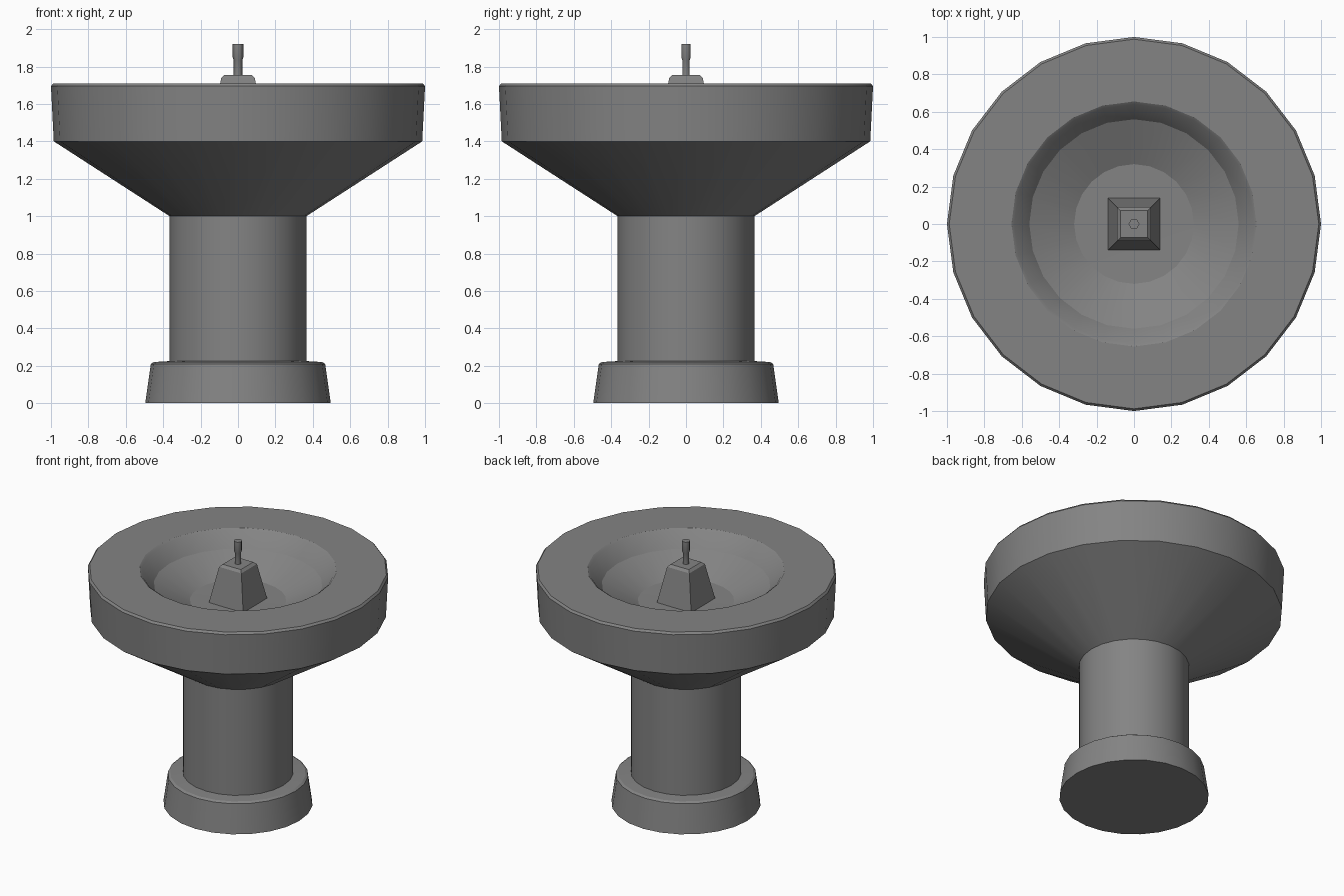
import bpy, bmesh
from math import pi, cos, sin, radians

if "Cube" in bpy.data.objects:
    bpy.data.objects.remove(bpy.data.objects["Cube"])

# Dark grey stone shared by all parts
stone = bpy.data.materials.new("dark_grey")
stone.diffuse_color = (0.23, 0.23, 0.23, 1)
stone.use_nodes = True
stone.node_tree.nodes["Principled BSDF"].inputs["Base Color"].default_value = stone.diffuse_color


def lathe(name, profile, sides, turn=0.0, smooth=0):
    """Revolve (radius, z) points about z; radius 0 closes to a pole."""
    bm = bmesh.new()
    rings = []
    for r, z in profile:
        if r == 0:
            rings.append([bm.verts.new((0, 0, z))])
        else:
            rings.append([bm.verts.new((r * cos(turn + 2 * pi * i / sides),
                                        r * sin(turn + 2 * pi * i / sides), z))
                          for i in range(sides)])
    for a, b in zip(rings, rings[1:]):
        for i in range(sides):
            j = (i + 1) % sides
            if len(b) == 1:
                bm.faces.new((a[i], a[j], b[0]))
            else:
                bm.faces.new((a[i], a[j], b[j], b[i]))
    # n-gon caps where the profile starts or ends off the axis
    bm.faces.new(rings[0][::-1])
    if len(rings[-1]) > 1:
        bm.faces.new(rings[-1])
    bmesh.ops.recalc_face_normals(bm, faces=bm.faces)
    mesh = bpy.data.meshes.new(name)
    bm.to_mesh(mesh)
    bm.free()
    mesh.materials.append(stone)
    ob = bpy.data.objects.new(name, mesh)
    bpy.context.collection.objects.link(ob)
    if smooth:
        bpy.ops.object.select_all(action='DESELECT')
        ob.select_set(True)
        bpy.context.view_layer.objects.active = ob
        bpy.ops.object.shade_smooth_by_angle(angle=radians(smooth))
    return ob


# Foot, column, flared basin, rim and recessed bowl in one continuous body
lathe("fountain_body", [
    (0.496, 0), (0.466, 0.21), (0.45, 0.22), (0.366, 0.225),
    (0.366, 1.0), (0.985, 1.4), (1.0, 1.695), (0.988, 1.71),
    (0.655, 1.71), (0.64, 1.70), (0.56, 1.60), (0.32, 1.485), (0, 1.48)],
    24, smooth=20)

# Square tapered pedestal in the middle of the bowl, with a bevelled top
d = 2 ** 0.5
lathe("spout_pedestal", [(0.14 * d, 1.475), (0.09 * d, 1.738), (0.073 * d, 1.755)],
      4, turn=pi / 4)

# Hexagonal nozzle: thin stem and thicker tip
lathe("spout_nozzle", [(0.023, 1.75), (0.023, 1.835), (0.029, 1.85), (0.029, 1.92)],
      6, smooth=62)
